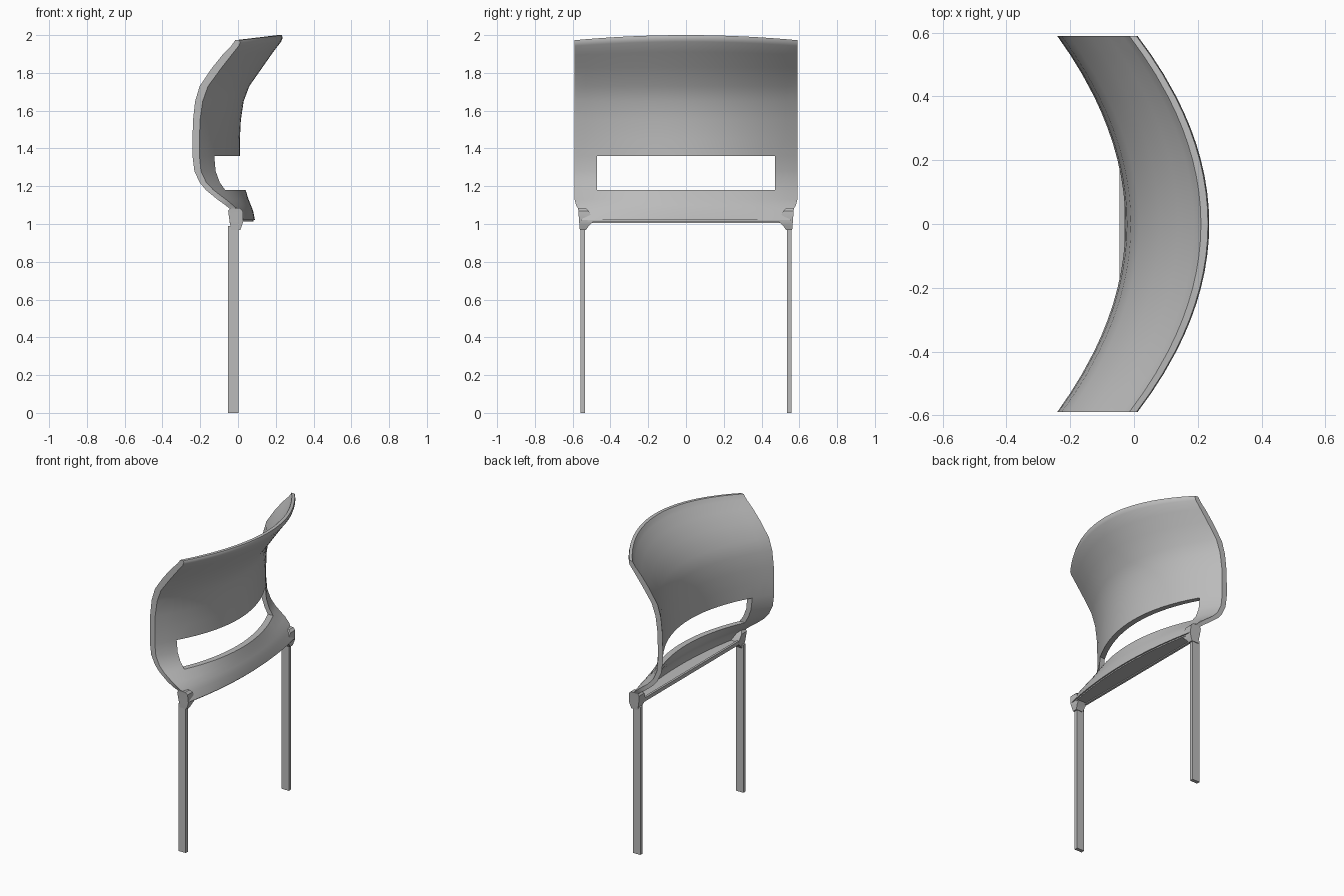
import bpy, bmesh, math

cube = bpy.data.objects.get("Cube")
if cube:
    bpy.data.objects.remove(cube, do_unlink=True)

# One plain grey for everything
grey = bpy.data.materials.new("plain grey")
grey.use_nodes = True
colour = (0.5, 0.5, 0.5, 1)
grey.diffuse_color = colour
grey.node_tree.nodes["Principled BSDF"].inputs["Base Color"].default_value = colour


def make_object(name, verts, faces, angle=35):
    mesh = bpy.data.meshes.new(name)
    mesh.from_pydata(verts, [], faces)
    bm = bmesh.new()
    bm.from_mesh(mesh)
    bmesh.ops.recalc_face_normals(bm, faces=bm.faces)
    bm.to_mesh(mesh)
    bm.free()
    mesh.materials.append(grey)
    obj = bpy.data.objects.new(name, mesh)
    bpy.context.collection.objects.link(obj)
    bpy.ops.object.select_all(action='DESELECT')
    obj.select_set(True)
    bpy.context.view_layer.objects.active = obj
    bpy.ops.object.shade_smooth_by_angle(angle=math.radians(angle))
    return obj


def loft(name, rings, angle=35):
    """Skin a stack of equal rings and cap both ends."""
    n = len(rings[0])
    verts = [p for r in rings for p in r]
    faces = [(k * n + i, k * n + (i + 1) % n, (k + 1) * n + (i + 1) % n, (k + 1) * n + i)
             for k in range(len(rings) - 1) for i in range(n)]
    faces += [tuple(range(n)), tuple(range((len(rings) - 1) * n, len(rings) * n))]
    return make_object(name, verts, faces, angle)


def rect(x0, x1, y0, y1, z):
    return [(x0, y0, z), (x1, y0, z), (x1, y1, z), (x0, y1, z)]


# Backrest rows: height, rear x at the middle, sweep at the ends, half width, thickness
ROWS = [(1.02, .09, .06, .555, .03), (1.07, .08, .08, .565, .03),
        (1.10, .068, .095, .582, .04), (1.13, .056, .12, .59, .045),
        (1.18, .04, .17, .59, .04), (1.22, .028, .196, .59, .035),
        (1.28, .016, .212, .59, .035), (1.36, .01, .214, .59, .037),
        (1.45, .01, .214, .59, .037), (1.55, .015, .216, .59, .037),
        (1.65, .03, .217, .59, .04), (1.73, .06, .218, .59, .045),
        (1.83, .13, .218, .59, .05), (1.91, .186, .22, .59, .048),
        (1.965, .228, .224, .59, .04), (1.985, .236, .225, .59, .035),
        (2.0, .232, .225, .59, .022)]
half = [.05, .1, .15, .2, .25, .3, .35, .4, .47, .53, .59]
cols = [y / .59 for y in [-h for h in reversed(half)] + [0] + half]
nc, nr = len(cols), len(ROWS)


def shell_point(row, t, front):
    z, xc, sweep, width, thick = row
    lift = max(0, min(1, (z - 1.8) / .2))
    return (xc - sweep * t * t - front * thick, width * t, z - .027 * t * t * lift)


verts = [shell_point(r, t, f) for f in (0, 1) for r in ROWS for t in cols]
cells = []
for r in range(nr - 1):
    for c in range(nc - 1):
        mid_z = (ROWS[r][0] + ROWS[r + 1][0]) / 2
        mid_y = abs(cols[c] + cols[c + 1]) * .295
        if 1.18 < mid_z < 1.36 and mid_y < .47:
            continue  # handle slot
        a = r * nc + c
        cells.append((a, a + 1, a + nc + 1, a + nc))
faces = cells + [tuple(i + nc * nr for i in reversed(f)) for f in cells]
# Walls around the rim and the slot
edges = {(f[i], f[(i + 1) % 4]) for f in cells for i in range(4)}
faces += [(b, a, a + nc * nr, b + nc * nr) for a, b in edges if (b, a) not in edges]
make_object("backrest_shell", verts, faces, 40)

# Thin underside between the straight front bar and the curved lower rim
rim = [shell_point(ROWS[0], t, .3) for t in cols]
outline = [(x, y) for x, y, z in rim] + [(-.04, .54), (-.04, -.54)]
loft("underside_plate", [[(x, y, z) for x, y in outline] for z in (1.012, 1.022)])

# Straight bar joining the legs
loft("cross_bar", [rect(-.045, -.03, -.54, .54, z) for z in (1.005, 1.03)])

# Legs and their flared sockets, mirrored left and right
for side, name in ((1, "left"), (-1, "right")):
    def ring(x0, x1, y0, y1, z):
        return rect(x0, x1, side * y0, side * y1, z)
    loft(name + "_leg", [ring(-.052, .003, .534, .558, z) for z in (0, .99)])
    loft(name + "_socket", [ring(-.04, .012, .53, .562, .968),
                            ring(-.04, .02, .515, .564, .99),
                            ring(-.045, .028, .49, .566, 1.015),
                            ring(-.052, .025, .515, .57, 1.07),
                            ring(-.04, .01, .53, .572, 1.085)], 30)
